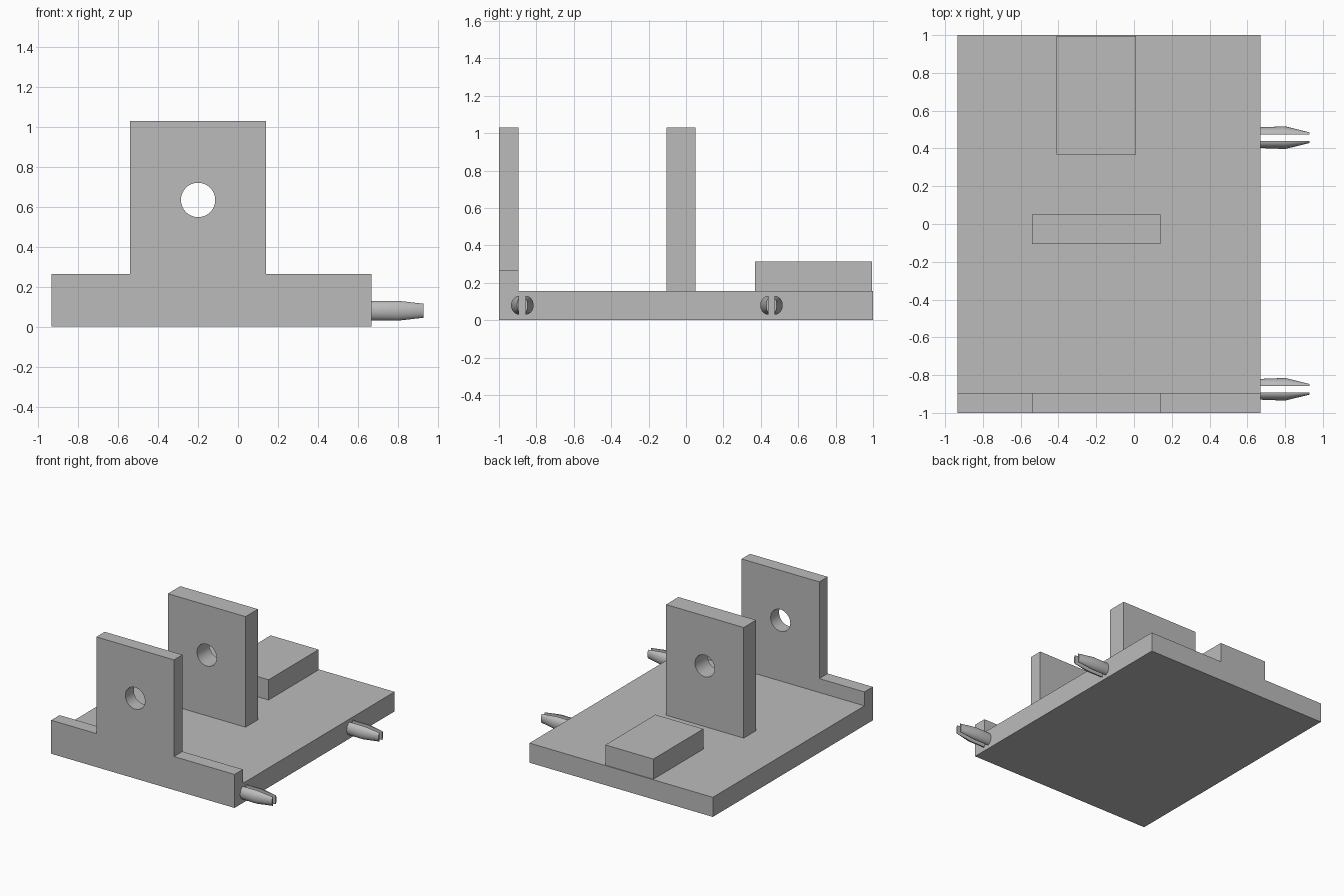
import bpy, bmesh, math

if "Cube" in bpy.data.objects:
    bpy.data.objects.remove(bpy.data.objects["Cube"])

grey = bpy.data.materials.new("plain grey")
grey.diffuse_color = (0.5, 0.5, 0.5, 1)
grey.use_nodes = True
grey.node_tree.nodes["Principled BSDF"].inputs["Base Color"].default_value = grey.diffuse_color


def finish(name, bm):
    bmesh.ops.recalc_face_normals(bm, faces=bm.faces)
    me = bpy.data.meshes.new(name)
    bm.to_mesh(me)
    bm.free()
    me.materials.append(grey)
    ob = bpy.data.objects.new(name, me)
    bpy.context.collection.objects.link(ob)
    return ob


def activate(ob):
    bpy.ops.object.select_all(action='DESELECT')
    ob.select_set(True)
    bpy.context.view_layer.objects.active = ob


def slab(name, outline, y0, y1):
    """Extrude an x-z outline from y0 to y1."""
    bm = bmesh.new()
    face = bm.faces.new([bm.verts.new((x, y0, z)) for x, z in outline])
    ext = bmesh.ops.extrude_face_region(bm, geom=[face])
    moved = [v for v in ext["geom"] if isinstance(v, bmesh.types.BMVert)]
    bmesh.ops.translate(bm, verts=moved, vec=(0, y1 - y0, 0))
    return finish(name, bm)


def rect(x0, x1, z0, z1):
    return [(x0, z0), (x1, z0), (x1, z1), (x0, z1)]


def drill(ob):
    """Bore the round shaft hole along y."""
    n, r = 48, 0.086
    ring = [(-0.2 + r * math.cos(2 * math.pi * i / n),
             0.635 + r * math.sin(2 * math.pi * i / n)) for i in range(n)]
    cutter = slab("hole_cutter", ring, -1.5, 1.5)
    mod = ob.modifiers.new("hole", 'BOOLEAN')
    mod.operation = 'DIFFERENCE'
    mod.solver = 'EXACT'
    mod.object = cutter
    activate(ob)
    bpy.ops.object.modifier_apply(modifier=mod.name)
    bpy.data.objects.remove(cutter)
    bpy.ops.object.shade_smooth_by_angle(angle=math.radians(30))


# Base plate and raised block
slab("base_plate", rect(-0.935, 0.67, 0, 0.155), -0.895, 1.0)
slab("raised_block", rect(-0.41, 0.01, 0.155, 0.315), 0.368, 0.994)

# Front wall: low lip with an upright in the middle
drill(slab("front_wall",
           [(-0.935, 0), (0.67, 0), (0.67, 0.265), (0.14, 0.265), (0.14, 1.03),
            (-0.54, 1.03), (-0.54, 0.265), (-0.935, 0.265)], -1.0, -0.895))

# Middle upright
drill(slab("middle_upright", rect(-0.54, 0.14, 0.155, 1.03), -0.105, 0.05))

# Split snap pegs: sections are (x, outer half-width, half-height)
SECTIONS = [(0.67, 0.055, 0.05), (0.80, 0.06, 0.05), (0.93, 0.028, 0.035)]
GAP, ARC = 0.017, 20


def peg_half(name, yc, side):
    bm = bmesh.new()
    rings = []
    for x, w, h in SECTIONS:
        ring = []
        for i in range(ARC + 1):
            t = math.pi * (i / ARC - 0.5)
            y = GAP + (w - GAP) * math.cos(t)
            ring.append(bm.verts.new((x, yc + side * y, 0.08 + h * math.sin(t))))
        rings.append(ring)
    for a, b in zip(rings, rings[1:]):
        for i in range(ARC + 1):
            j = (i + 1) % (ARC + 1)
            bm.faces.new((a[i], a[j], b[j], b[i]))
    bm.faces.new(rings[0])
    bm.faces.new(rings[-1])
    activate(finish(name, bm))
    bpy.ops.object.shade_smooth_by_angle(angle=math.radians(30))


for place, yc in (("front", -0.875), ("rear", 0.457)):
    for label, side in (("near", -1), ("far", 1)):
        peg_half(f"{place}_peg_{label}_half", yc, side)
